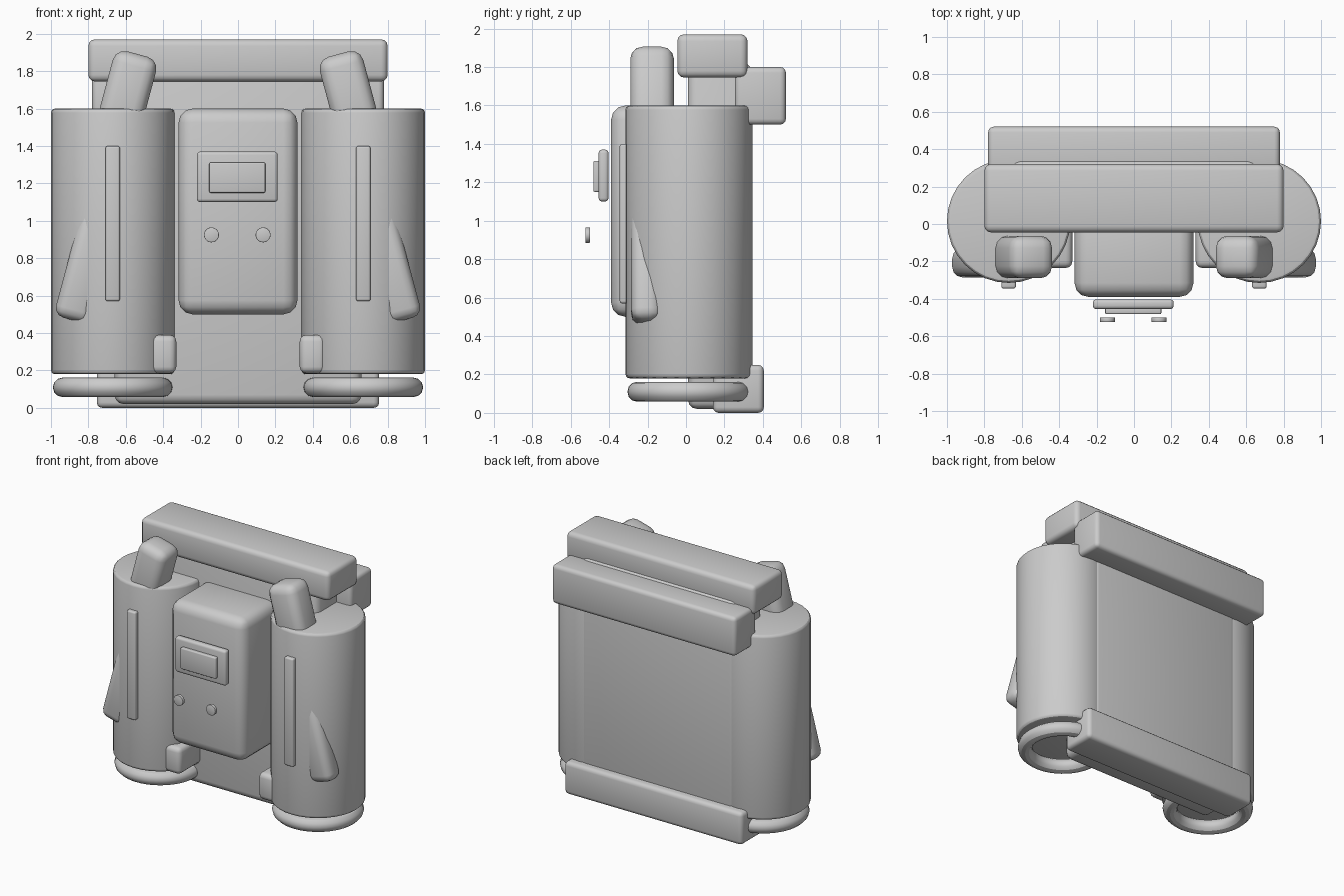
import bpy
import math

if "Cube" in bpy.data.objects:
    bpy.data.objects.remove(bpy.data.objects["Cube"])

grey = bpy.data.materials.new("plain grey")
grey.diffuse_color = (0.6, 0.6, 0.6, 1)
grey.use_nodes = True
grey.node_tree.nodes["Principled BSDF"].inputs["Base Color"].default_value = grey.diffuse_color


def finish(name, bevel=0.0, segments=3):
    """Name, colour, round the edges and smooth the active object."""
    ob = bpy.context.object
    ob.name = name
    ob.data.materials.append(grey)
    bpy.ops.object.transform_apply(location=False, rotation=False, scale=True)
    if bevel:
        mod = ob.modifiers.new("rounded edges", 'BEVEL')
        mod.width = bevel
        mod.segments = segments
        mod.limit_method = 'ANGLE'
        bpy.ops.object.modifier_apply(modifier=mod.name)
    bpy.ops.object.shade_smooth_by_angle(angle=math.radians(30))
    return ob


def box(name, x, y, z, bevel, tilt=0.0, segments=3):
    """Rounded box from (min, max) ranges, tilted about y through its centre."""
    bpy.ops.mesh.primitive_cube_add(
        size=1, location=[(r[0] + r[1]) / 2 for r in (x, y, z)],
        rotation=(0, math.radians(tilt), 0))
    bpy.context.object.scale = [r[1] - r[0] for r in (x, y, z)]
    return finish(name, bevel, segments)


def centred(c, size):
    return (c - size / 2, c + size / 2)


# Frame: back plate and the three cross bars
box("back_plate", (-0.66, 0.66), (0.01, 0.345), (0.02, 1.82), 0.05)
box("top_bar", (-0.8, 0.8), (-0.045, 0.32), (1.745, 1.97), 0.035)
box("upper_back_bar", (-0.78, 0.78), (0.255, 0.52), (1.5, 1.8), 0.03)
box("lower_back_bar", (-0.755, 0.755), (0.14, 0.405), (0.0, 0.25), 0.03)

# Central pack with its panel, screen and buttons
box("centre_pack", (-0.318, 0.318), (-0.39, 0.1), (0.5, 1.6), 0.075)
box("panel", (-0.22, 0.212), (-0.455, -0.403), (1.1, 1.37), 0.018)
box("screen", (-0.154, 0.146), (-0.482, -0.445), (1.15, 1.312), 0.008)
for x in (-0.142, 0.134):
    bpy.ops.mesh.primitive_cylinder_add(
        vertices=32, radius=0.04, depth=0.024, location=(x, -0.512, 0.925),
        rotation=(math.pi / 2, 0, 0))
    finish("button", 0.003, 2)

# Mirrored tanks and their fittings
for s, side in ((-1, "left"), (1, "right")):
    bpy.ops.mesh.primitive_cylinder_add(
        vertices=32, radius=0.33, depth=1.42, location=(s * 0.67, 0.015, 0.89))
    finish(side + "_tank", 0.022)

    bpy.ops.mesh.primitive_torus_add(
        major_segments=48, minor_segments=12, major_radius=0.268,
        minor_radius=0.052, location=(s * 0.67, 0.015, 0.11))
    finish(side + "_nozzle_ring")

    box(side + "_gauge_strip", centred(s * 0.67, 0.077), (-0.345, -0.28),
        (0.57, 1.4), 0.012)
    box(side + "_foot_block", centred(s * 0.4, 0.14), (-0.235, 0.05),
        (0.185, 0.39), 0.035)
    box(side + "_top_pipe", centred(s * 0.602, 0.24), (-0.29, -0.063),
        centred(1.65, 0.5), 0.065, -s * 15)
    box(side + "_side_fin", centred(s * 0.812, 0.2), (-0.285, -0.13),
        centred(0.76, 0.6), 0.055, -s * 15)
